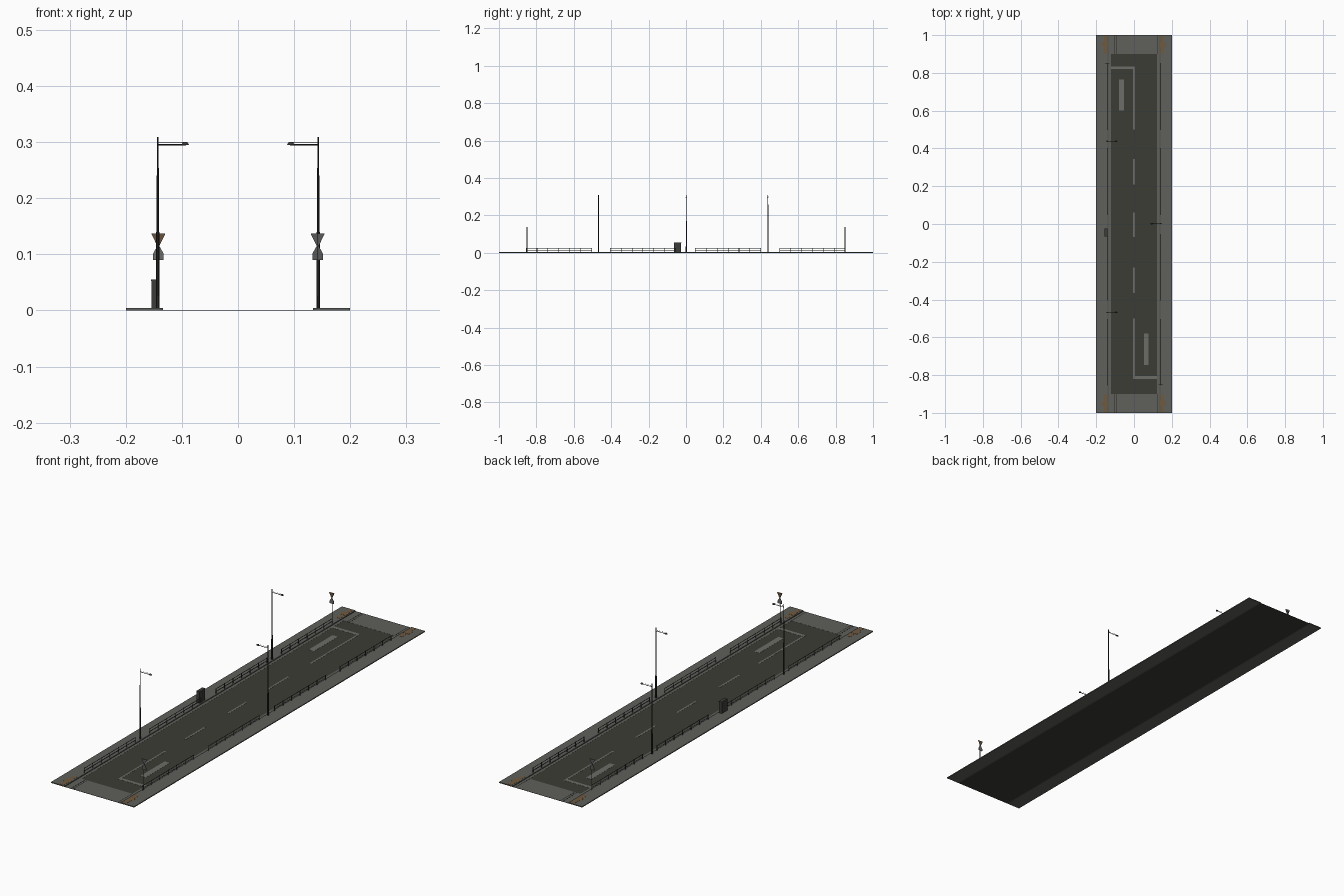
import bpy, bmesh, math
from mathutils import Matrix, Vector

if "Cube" in bpy.data.objects:
    bpy.data.objects.remove(bpy.data.objects["Cube"])

def mat(name, c):
    m = bpy.data.materials.new(name)
    m.diffuse_color = (*c, 1)
    m.use_nodes = True
    m.node_tree.nodes["Principled BSDF"].inputs["Base Color"].default_value = m.diffuse_color
    return m

ASPHALT = mat("asphalt", (0.045, 0.045, 0.036))
PAVING = mat("paving", (0.115, 0.115, 0.105))
KERB = mat("kerb", (0.085, 0.085, 0.078))
PAINT = mat("road_paint", (0.15, 0.15, 0.14))
TACTILE = mat("tactile_tile", (0.16, 0.10, 0.045))
DARK = mat("dark_metal", (0.02, 0.022, 0.018))
FENCE = mat("fence_metal", (0.04, 0.055, 0.045))
STEEL = mat("grey_steel", (0.10, 0.10, 0.10))
SIGN = mat("sign_face", (0.14, 0.085, 0.045))
CABINET = mat("cabinet_grey", (0.045, 0.045, 0.042))

def finish(name, bm, material):
    bmesh.ops.recalc_face_normals(bm, faces=bm.faces[:])
    me = bpy.data.meshes.new(name)
    bm.to_mesh(me)
    bm.free()
    me.materials.append(material)
    ob = bpy.data.objects.new(name, me)
    bpy.context.collection.objects.link(ob)
    return ob

def add_box(bm, x0, x1, y0, y1, z0, z1):
    m = Matrix.Translation(((x0+x1)/2, (y0+y1)/2, (z0+z1)/2)) @ Matrix.Diagonal((x1-x0, y1-y0, z1-z0, 1))
    bmesh.ops.create_cube(bm, size=1, matrix=m)

def add_rod(bm, a, b, r0, r1=None, n=8):
    a, b = Vector(a), Vector(b)
    d = b - a
    m = Matrix.Translation((a+b)/2) @ d.to_track_quat('Z', 'Y').to_matrix().to_4x4()
    bmesh.ops.create_cone(bm, cap_ends=True, segments=n, radius1=r0,
                          radius2=r0 if r1 is None else r1, depth=d.length, matrix=m)

def boxes(name, material, items):
    bm = bmesh.new()
    for it in items:
        add_box(bm, *it)
    return finish(name, bm, material)

# Road bed, end crossings and gutters
boxes("road", ASPHALT, [(-0.135, 0.135, -1, 1, 0, 0.0005)])
boxes("end_crossing", PAVING, [(-0.134, 0.134, s*0.95-0.05, s*0.95+0.05, 0.0005, 0.0009) for s in (-1, 1)])
boxes("gutter", PAVING, [(s*0.128-0.006, s*0.128+0.006, -0.9, 0.9, 0.0005, 0.0009) for s in (-1, 1)])
boxes("crossing_joint", DARK, [(x-0.0015, x+0.0015, s*0.95-0.05, s*0.95+0.05, 0.0009, 0.0011)
                              for x in (-0.105, -0.095, 0.122) for s in (-1, 1)])

# Pavements with kerbs
boxes("pavement", PAVING, [(s*0.17-0.03, s*0.17+0.03, -1, 1, 0, 0.004) for s in (-1, 1)])
boxes("kerb", KERB, [(s*0.137-0.003, s*0.137+0.003, -1, 1, 0, 0.004) for s in (-1, 1)])

# Tactile tiles in the four corners
tiles = []
for sx in (-1, 1):
    for sy in (-1, 1):
        tiles.append((sx*0.15-0.008, sx*0.15+0.008, sy*0.95-0.047, sy*0.95+0.047, 0.004, 0.0045))
        tiles.append((sx*0.152-0.014, sx*0.152+0.014, sy*0.95-0.012, sy*0.95+0.012, 0.004, 0.0046))
boxes("tactile_paving", TACTILE, tiles)

# Painted lines
marks = [(-0.004, 0.004, a, b, 0.0005, 0.001) for a, b in
         ((0.5, 0.82), (0.21, 0.345), (-0.07, 0.06), (-0.365, -0.23), (-0.805, -0.5))]
marks += [(-0.122, 0.004, 0.82, 0.835, 0.0005, 0.001), (-0.004, 0.122, -0.82, -0.805, 0.0005, 0.001),
          (-0.08, -0.054, 0.6, 0.765, 0.0005, 0.001), (0.053, 0.078, -0.747, -0.58, 0.0005, 0.001)]
boxes("road_marking", PAINT, marks)

# Railings: posts with two rails, four bays per side
for s, side in ((-1, "left"), (1, "right")):
    bm = bmesh.new()
    x = s*0.141
    for y0 in (-0.855, -0.405, 0.05, 0.5):
        for i in range(7):
            y = y0 + i*0.35/6
            add_rod(bm, (x, y, 0.003), (x, y, 0.026), 0.0014, n=6)
        for z in (0.013, 0.024):
            add_rod(bm, (x, y0, z), (x, y0+0.35, z), 0.0012, n=6)
    finish("railing_" + side, bm, FENCE)

# Street lamps: stout base, slim pole, arm and domed head
def lamp(name, s, y):
    x = s*0.143
    bm = bmesh.new()
    add_rod(bm, (x, y, 0.003), (x, y, 0.14), 0.0035, 0.0028)
    add_rod(bm, (x, y, 0.14), (x, y, 0.309), 0.0021, 0.0016)
    add_rod(bm, (x, y, 0.2955), (x-s*0.05, y, 0.2955), 0.0012)
    add_rod(bm, (x, y, 0.3), (x-s*0.05, y, 0.3), 0.0004, n=4)
    finish(name + "_pole", bm, DARK)
    bm = bmesh.new()
    m = Matrix.Translation((x-s*0.049, y, 0.2945)) @ Matrix.Diagonal((0.0065, 0.004, 0.006, 1))
    bmesh.ops.create_uvsphere(bm, u_segments=12, v_segments=8, radius=1, matrix=m)
    geom = bm.verts[:] + bm.edges[:] + bm.faces[:]
    cut = bmesh.ops.bisect_plane(bm, geom=geom, plane_co=(0, 0, 0.2945), plane_no=(0, 0, -1), clear_outer=True)
    bmesh.ops.holes_fill(bm, edges=bm.edges[:])
    finish(name + "_head", bm, CABINET)

lamp("lamp_front_left", -1, -0.468)
lamp("lamp_back_left", -1, 0.438)
lamp("lamp_right", 1, 0.002)

# Signs: inverted triangle above a pentagon, coloured on the traffic side
TRI = [(-0.0125, 0.137), (0.0125, 0.137), (0.0015, 0.114), (-0.0015, 0.114)]
PENT = [(0, 0.118), (0.0095, 0.101), (0.0095, 0.09), (-0.0095, 0.09), (-0.0095, 0.101)]

def plate(name, pts, x, y, t, material):
    bm = bmesh.new()
    f = bm.faces.new([bm.verts.new((x+px, y, pz)) for px, pz in pts])
    r = bmesh.ops.extrude_face_region(bm, geom=[f])
    bmesh.ops.translate(bm, vec=(0, t, 0), verts=[v for v in r["geom"] if isinstance(v, bmesh.types.BMVert)])
    finish(name, bm, material)

for s, side in ((-1, "back_left"), (1, "front_right")):
    x, y = s*0.142, -s*0.85
    bm = bmesh.new()
    add_rod(bm, (x, y, 0.003), (x, y, 0.137), 0.0016)
    finish("sign_pole_" + side, bm, STEEL)
    for nm, pts, front in (("triangle", TRI, SIGN), ("pentagon", PENT, PAINT)):
        plate(f"sign_{nm}_back_{side}", pts, x, y + s*0.0016, s*0.001, STEEL)
        plate(f"sign_{nm}_face_{side}", pts, x, y + s*0.0026, s*0.0006, front)

# Utility cabinet with lid
boxes("utility_cabinet", CABINET, [(-0.154, -0.141, -0.064, -0.026, 0.003, 0.052),
                                   (-0.155, -0.14, -0.065, -0.025, 0.052, 0.055)])
boxes("cabinet_door_gap", DARK, [(-0.1412, -0.1405, -0.0455, -0.0445, 0.008, 0.05),
                                 (-0.1545, -0.1538, -0.0455, -0.0445, 0.008, 0.05)])
